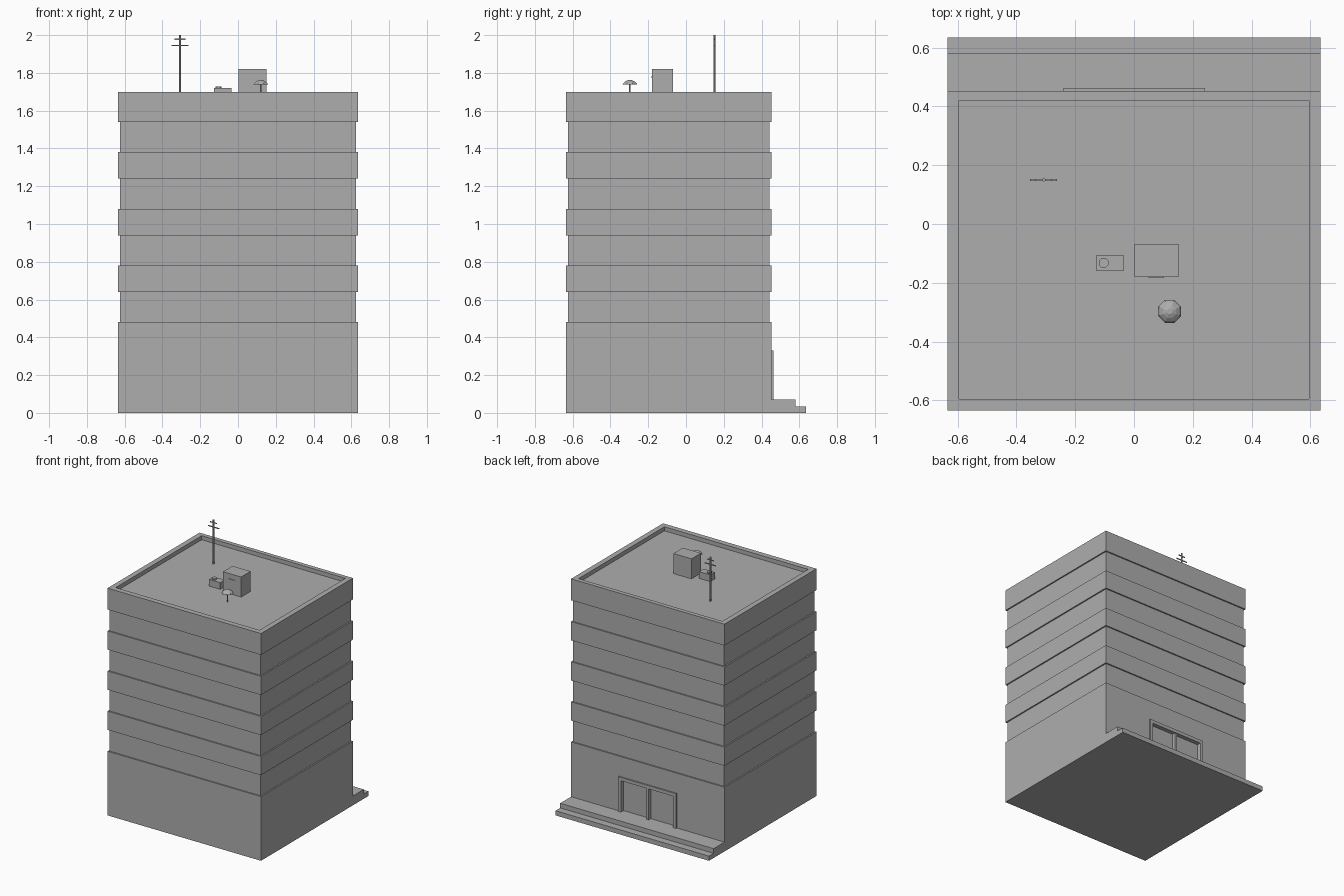
import bpy, bmesh, math

if "Cube" in bpy.data.objects:
    bpy.data.objects.remove(bpy.data.objects["Cube"])

grey = bpy.data.materials.new("concrete_grey")
grey.diffuse_color = (0.42, 0.42, 0.42, 1)
grey.use_nodes = True
grey.node_tree.nodes["Principled BSDF"].inputs["Base Color"].default_value = grey.diffuse_color


def finish(name, bm):
    bmesh.ops.recalc_face_normals(bm, faces=bm.faces)
    me = bpy.data.meshes.new(name)
    bm.to_mesh(me)
    bm.free()
    me.materials.append(grey)
    ob = bpy.data.objects.new(name, me)
    bpy.context.collection.objects.link(ob)
    return ob


def box(name, x0, x1, y0, y1, z0, z1):
    bm = bmesh.new()
    bmesh.ops.create_cube(bm, size=1)
    for v in bm.verts:
        v.co.x = x1 if v.co.x > 0 else x0
        v.co.y = y1 if v.co.y > 0 else y0
        v.co.z = z1 if v.co.z > 0 else z0
    return finish(name, bm)


def lathe(name, x, y, profile, sides=8):
    """Flat-sided solid of revolution from (radius, height) pairs."""
    bm = bmesh.new()
    rings = []
    for r, z in profile:
        rings.append([bm.verts.new((x + r * math.cos(2 * math.pi * (i + .5) / sides),
                                    y + r * math.sin(2 * math.pi * (i + .5) / sides), z))
                      for i in range(sides)])
    for a, b in zip(rings, rings[1:]):
        for i in range(sides):
            j = (i + 1) % sides
            bm.faces.new((a[i], a[j], b[j], b[i]))
    bm.faces.new(rings[0])
    bm.faces.new(rings[-1])
    return finish(name, bm)


def cut(target, cutter):
    cutter.hide_render = True
    cutter.hide_viewport = True
    m = target.modifiers.new("cut", 'BOOLEAN')
    m.operation = 'DIFFERENCE'
    m.solver = 'EXACT'
    m.object = cutter


# Tower body: stepped side profile stacked as one shell, wide bands over window strips
W, F, B = 0.635, -0.635, 0.452
INSET = 0.01
levels = [0, 0.48, 0.64, 0.78, 0.94, 1.08, 1.24, 1.38, 1.54, 1.70]
bm = bmesh.new()
loops = []
for k, (z0, z1) in enumerate(zip(levels, levels[1:])):
    d = INSET if k % 2 else 0
    for z in (z0, z1):
        loops.append([bm.verts.new(p) for p in (
            (-W + d, F + d, z), (W - d, F + d, z), (W - d, B - d, z), (-W + d, B - d, z))])
# Parapet rim and sunken roof
for z in (1.70, 1.67):
    loops.append([bm.verts.new(p) for p in (
        (-0.595, -0.595, z), (0.595, -0.595, z), (0.595, 0.42, z), (-0.595, 0.42, z))])
for a, b in zip(loops, loops[1:]):
    for i in range(4):
        j = (i + 1) % 4
        bm.faces.new((a[i], a[j], b[j], b[i]))
bm.faces.new(loops[0])
bm.faces.new(loops[-1])
tower = finish("tower", bm)

# Entrance recess in the rear wall
cut(tower, box("entrance_cutter", -0.215, 0.215, 0.43, 0.6, 0.07, 0.305))

# Entrance steps
box("upper_step", -W, W, B, 0.58, 0, 0.07)
box("lower_step", -W, W, 0.58, 0.635, 0, 0.035)

# Door frame
for s in (-1, 1):
    xa, xb = sorted((s * 0.215, s * 0.24))
    box("door_jamb", xa, xb, B, 0.462, 0.07, 0.33)
box("door_lintel", -0.215, 0.215, B, 0.462, 0.305, 0.33)
box("door_mullion", -0.01, 0.01, 0.43, 0.455, 0.07, 0.305)

# Roof hut with vent
box("roof_hut", 0.002, 0.152, -0.18, -0.068, 1.67, 1.82)
box("hut_vent", 0.05, 0.102, -0.184, -0.18, 1.775, 1.782)

# Air conditioner with fan
box("air_conditioner", -0.128, -0.035, -0.16, -0.105, 1.67, 1.72)
lathe("conditioner_fan", -0.103, -0.132, [(0.018, 1.72), (0.018, 1.728)])

# Roof ventilator: post and domed cap
lathe("ventilator_post", 0.121, -0.297, [(0.004, 1.67), (0.004, 1.745)], 6)
lathe("ventilator_cap", 0.121, -0.297,
      [(0.042, 1.739), (0.036, 1.747), (0.024, 1.756), (0.010, 1.762)])

# Antenna mast with crossbars
lathe("antenna_mast", -0.307, 0.15, [(0.006, 1.67), (0.006, 2.0)])
for half, z in ((0.046, 1.945), (0.028, 1.978)):
    box("antenna_crossbar", -0.307 - half, -0.307 + half, 0.147, 0.153, z - 0.003, z + 0.003)
